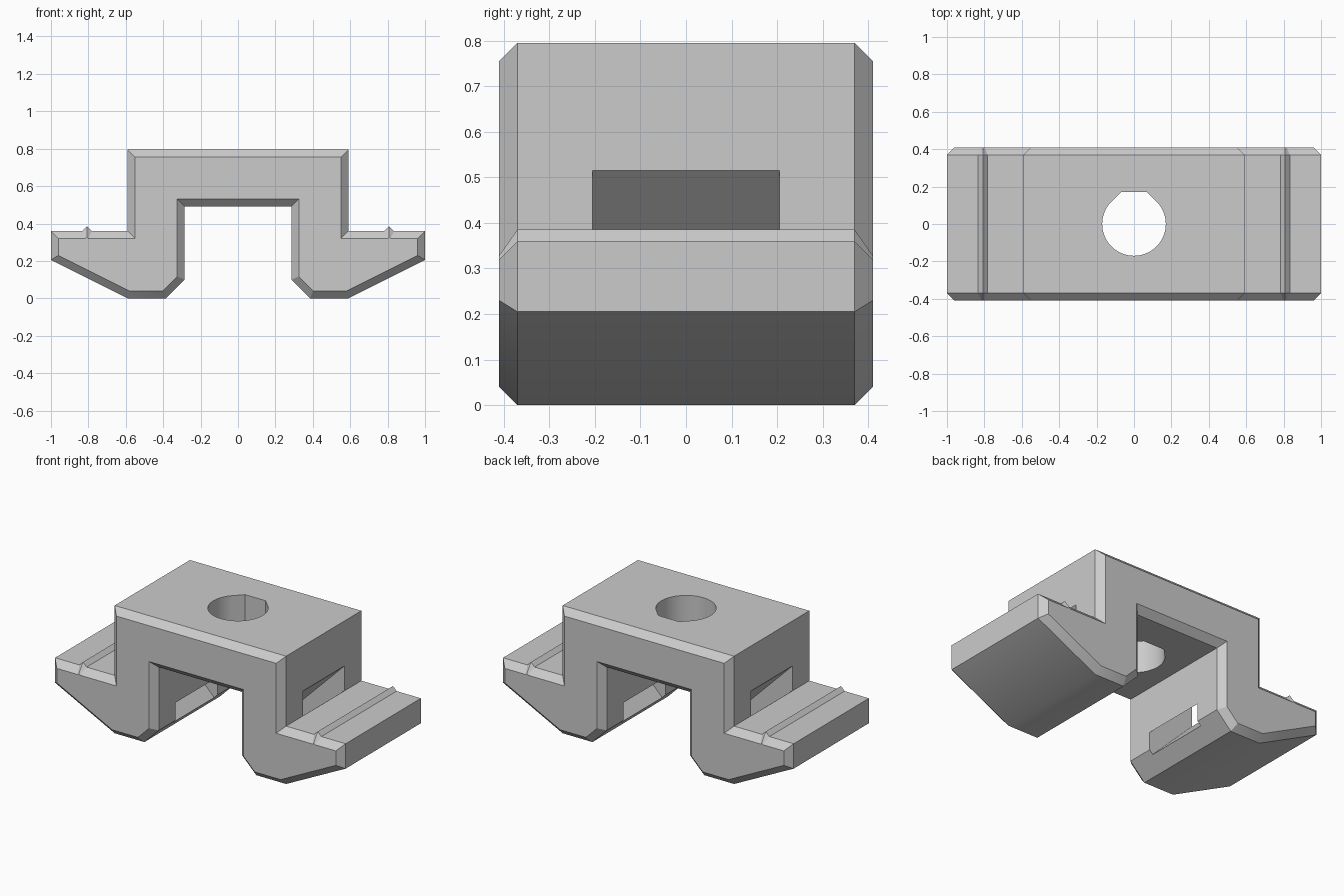
import bpy, bmesh, math
from mathutils import Vector

cube = bpy.data.objects.get("Cube")
if cube:
    bpy.data.objects.remove(cube, do_unlink=True)

grey = bpy.data.materials.new("plain grey")
grey.use_nodes = True
colour = (0.6, 0.6, 0.6, 1)
grey.diffuse_color = colour
grey.node_tree.nodes["Principled BSDF"].inputs["Base Color"].default_value = colour

HALF_DEPTH, CHAMFER = 0.41, 0.04


def loft(name, rings):
    """Solid through matching rings of 3D points, capped at both ends."""
    bm = bmesh.new()
    rows = [[bm.verts.new(p) for p in ring] for ring in rings]
    n = len(rows[0])
    for a, b in zip(rows, rows[1:]):
        for i in range(n):
            j = (i + 1) % n
            bm.faces.new((a[i], a[j], b[j], b[i]))
    bm.faces.new(rows[0])
    bm.faces.new(rows[-1])
    bmesh.ops.recalc_face_normals(bm, faces=bm.faces)
    mesh = bpy.data.meshes.new(name)
    bm.to_mesh(mesh)
    bm.free()
    mesh.materials.append(grey)
    obj = bpy.data.objects.new(name, mesh)
    bpy.context.collection.objects.link(obj)
    return obj


def inset(points, d):
    """Move every edge of a clockwise outline inwards by d."""
    result = []
    for i, p in enumerate(points):
        e1 = (p - points[i - 1]).normalized()
        e2 = (points[(i + 1) % len(points)] - p).normalized()
        n1, n2 = Vector((e1.y, -e1.x)), Vector((e2.y, -e2.x))
        result.append(p + (n1 + n2) * d / (1 + n1.dot(n2)))
    return result


def cut(body, cutter):
    cutter.hide_render = True
    mod = body.modifiers.new("cut", 'BOOLEAN')
    mod.operation = 'DIFFERENCE'
    mod.solver = 'EXACT'
    mod.object = cutter
    bpy.context.view_layer.objects.active = body
    bpy.ops.object.modifier_apply(modifier=mod.name)
    bpy.data.objects.remove(cutter, do_unlink=True)


# Clip body: mirrored hat-shaped outline with chamfered front and back edges
half = [(0.59, 0.795), (0.59, 0.36), (0.783, 0.36), (0.808, 0.385),
        (0.833, 0.36), (1, 0.36), (1, 0.205), (0.59, 0), (0.385, 0),
        (0.285, 0.1), (0.285, 0.492)]
outline = [Vector(p) for p in half] + [Vector((-x, z)) for x, z in reversed(half)]
small = inset(outline, CHAMFER)
edge = HALF_DEPTH - CHAMFER
layers = [(small, -HALF_DEPTH), (outline, -edge), (outline, edge), (small, HALF_DEPTH)]
body = loft("mounting_clip", [[(p.x, y, p.y) for p in ring] for ring, y in layers])

# Vertical hole: circle with a flattened teardrop end
R = 0.17
steps = 48
hole = []
for i in range(steps + 1):
    a = math.radians(45 - 270 * i / steps)
    hole.append((R * math.cos(a), R * math.sin(a)))
flat = R * (math.sqrt(2) - 1)
hole += [(-flat, R), (flat, R)]
cut(body, loft("hole_cutter", [[(x, y, z) for x, y in hole] for z in (0.4, 0.9)]))

# Sloping strap slots through both legs, high outside and low inside
slot = [(0.59, 0.361), (0.7, 0.471), (0.7, 0.625), (0.2, 0.125), (0.2, -0.029)]
for side in (1, -1):
    cut(body, loft("slot_cutter",
                   [[(side * x, y, z) for x, z in slot] for y in (-0.205, 0.205)]))

bpy.ops.object.select_all(action='DESELECT')
body.select_set(True)
bpy.context.view_layer.objects.active = body
bpy.ops.object.shade_smooth_by_angle(angle=math.radians(30))
